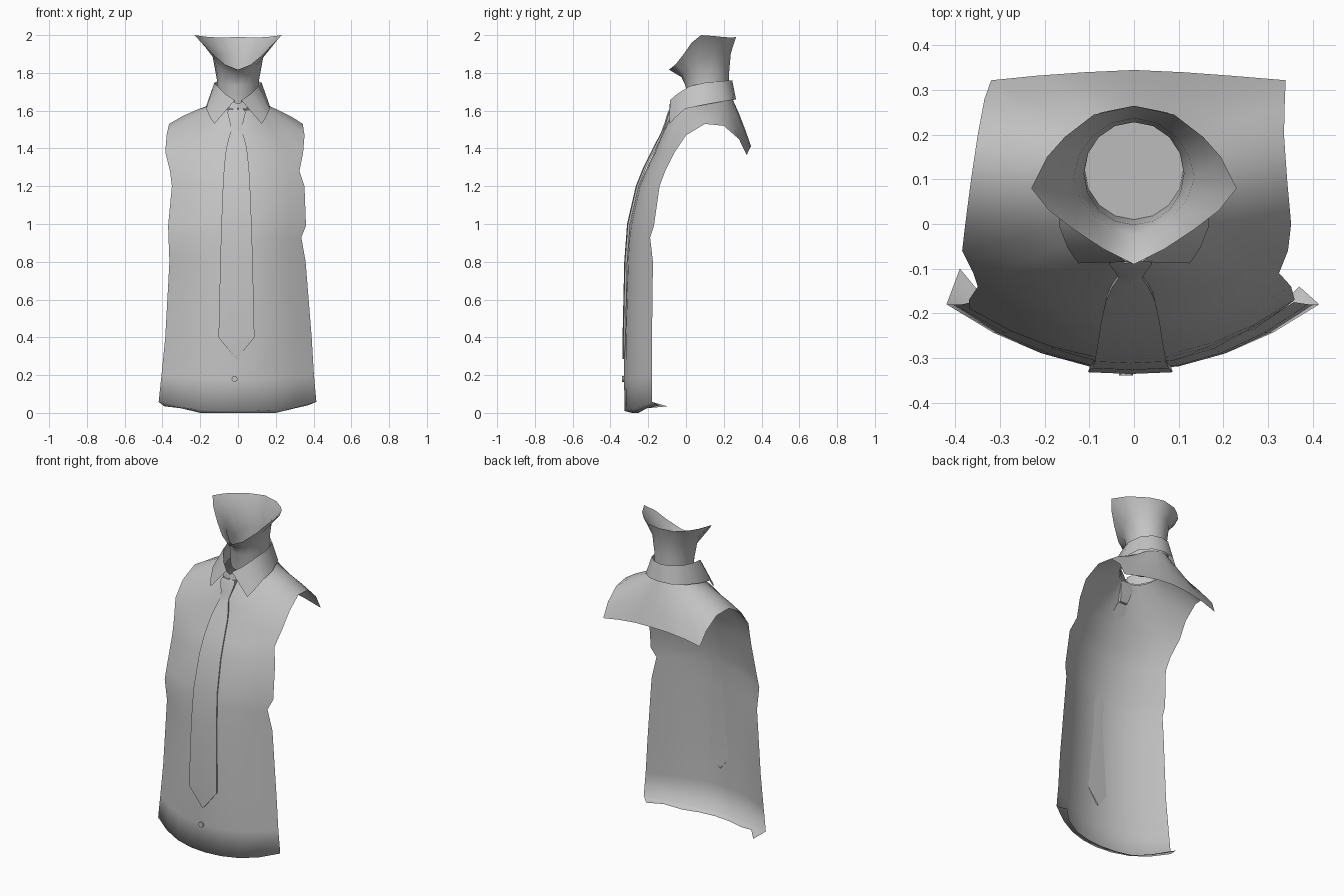
import bpy, bmesh, math
from mathutils import Vector

cube = bpy.data.objects.get("Cube")
if cube:
    bpy.data.objects.remove(cube, do_unlink=True)

grey = bpy.data.materials.new("plain grey")
grey.use_nodes = True
grey.diffuse_color = (0.55, 0.55, 0.55, 1)
bsdf = next(n for n in grey.node_tree.nodes if n.type == 'BSDF_PRINCIPLED')
bsdf.inputs["Base Color"].default_value = (0.55, 0.55, 0.55, 1)
bsdf.inputs["Roughness"].default_value = 0.7


def add_loft(bm, rows, closed=False):
    """Bridge rows of equal length with quads."""
    grid = [[bm.verts.new(p) for p in row] for row in rows]
    n = len(rows[0])
    for a, b in zip(grid, grid[1:]):
        for i in range(n if closed else n - 1):
            j = (i + 1) % n
            bm.faces.new((a[i], a[j], b[j], b[i]))
    return grid


def finish(bm, name, angle=40):
    bmesh.ops.remove_doubles(bm, verts=bm.verts, dist=0.0005)
    bmesh.ops.recalc_face_normals(bm, faces=bm.faces)
    mesh = bpy.data.meshes.new(name)
    bm.to_mesh(mesh)
    bm.free()
    mesh.materials.append(grey)
    obj = bpy.data.objects.new(name, mesh)
    bpy.context.collection.objects.link(obj)
    bpy.ops.object.select_all(action='DESELECT')
    obj.select_set(True)
    bpy.context.view_layer.objects.active = obj
    bpy.ops.object.shade_smooth_by_angle(angle=math.radians(angle))


def lerp_row(a, b, t):
    return [Vector(p).lerp(Vector(q), t) for p, q in zip(a, b)]


def mirrored(half):
    """Full ring from a front-to-back half on the +x side."""
    return half + [(-x, y, z) for x, y, z in reversed(half[1:-1])]


def half_ellipse(n, cy, rx, ry, z_front, z_back):
    pts = []
    for k in range(n + 1):
        a = math.pi * k / n
        t = (1 - math.cos(a)) / 2
        pts.append((rx * math.sin(a), cy - ry * math.cos(a),
                    z_front + (z_back - z_front) * t))
    return pts


# Shirt front: centre z, edge z, -x width, +x width, centre y, edge y
shirt_rows = [
    (0.005, 0.05, 0.40, 0.40, -0.285, -0.15),
    (0.010, 0.058, 0.42, 0.415, -0.325, -0.18),
    (0.18, 0.20, 0.405, 0.402, -0.328, -0.18),
    (0.40, 0.40, 0.385, 0.39, -0.326, -0.18),
    (0.80, 0.80, 0.363, 0.358, -0.314, -0.175),
    (0.93, 0.93, 0.368, 0.335, -0.304, -0.19),
    (0.99, 0.99, 0.370, 0.360, -0.297, -0.17),
    (1.20, 1.20, 0.350, 0.352, -0.250, -0.14),
    (1.28, 1.28, 0.360, 0.325, -0.215, -0.11),
    (1.38, 1.38, 0.385, 0.345, -0.167, -0.06),
]


def shirt_point(row, u):
    zc, ze, xl, xr, yc, ye = row
    a = abs(u)
    return (u * (xr if u > 0 else xl), yc + (ye - yc) * a ** 2,
            zc + (ze - zc) * a ** 3)


us = [i / 4 for i in range(-4, 5)]
sheet = [[shirt_point(r, u) for u in us] for r in shirt_rows]
# Turned-in corners of the hem
sheet[0][0] = (-0.39, -0.10, 0.035)
sheet[0][-1] = (0.37, -0.14, 0.04)
sheet[0][2:7] = [(x, y, 0.0) for x, y, z in sheet[0][2:7]]
bm = bmesh.new()
add_loft(bm, sheet)

# Yoke: from the chest, round the armholes and back hem, up to the neckline
side = [(0.0, 1.47), (0.10, 1.53), (0.20, 1.52), (0.28, 1.45), (0.322, 1.365)]
right_x = [0.352, 0.343, 0.336, 0.338, 0.34]
left_x = [0.378, 0.365, 0.35, 0.335, 0.32]
back = [(0.22, 0.332, 1.39), (0.11, 0.34, 1.405), (0, 0.345, 1.41)]
front = sheet[-1]
outer = (front[4:] + [(x, y, z) for x, (y, z) in zip(right_x, side)] + back
         + [(-x, y, z) for x, y, z in reversed(back[:-1])]
         + [(-x, y, z) for x, (y, z) in reversed(list(zip(left_x, side)))]
         + front[:4])
neckline = mirrored(half_ellipse(12, 0.09, 0.13, 0.155, 1.60, 1.665))
rings = [outer]
for t in (0.3, 0.65):
    ring = lerp_row(outer, neckline, t)
    for p in ring:
        p.z += 0.012 * math.sin(math.pi * t)
    rings.append(ring)
add_loft(bm, rings + [neckline], closed=True)
finish(bm, "shirt", 120)

# Collar: inner stand and folded leaf with pointed tips
fold = [(0.018, -0.085, 1.655), (0.07, -0.045, 1.69), (0.11, 0.02, 1.73),
        (0.125, 0.10, 1.748), (0.105, 0.185, 1.757), (0.055, 0.232, 1.76),
        (0, 0.245, 1.76)]
leaf = [(0.125, -0.088, 1.53), (0.148, -0.055, 1.565), (0.168, -0.005, 1.61),
        (0.166, 0.10, 1.632), (0.135, 0.20, 1.65), (0.075, 0.25, 1.657),
        (0, 0.265, 1.66)]
stand = half_ellipse(6, 0.09, 0.125, 0.15, 1.60, 1.66)


def across(half):
    return half + [(-x, y, z) for x, y, z in reversed(half[:-1])]


bm = bmesh.new()
add_loft(bm, [across(r) for r in (stand, fold, leaf)])
finish(bm, "collar", 45)

# Neck, closed below and flaring to the open jaw line
rim = mirrored([(0, -0.09, 1.817), (0.07, -0.055, 1.845), (0.135, -0.012, 1.90),
                (0.19, 0.03, 1.96), (0.23, 0.08, 2.0), (0.195, 0.15, 1.995),
                (0.155, 0.195, 1.99), (0.09, 0.245, 1.987), (0, 0.265, 1.99)])
base = mirrored(half_ellipse(8, 0.12, 0.11, 0.11, 1.62, 1.64))
throat = mirrored(half_ellipse(8, 0.113, 0.112, 0.115, 1.73, 1.80))
jaw = [Vector((a[0] + (b[0] - a[0]) * 0.2, a[1] + (b[1] - a[1]) * 0.25,
               a[2] + (b[2] - a[2]) * 0.55)) for a, b in zip(throat, rim)]
bm = bmesh.new()
grid = add_loft(bm, [base, throat, jaw, rim], closed=True)
bm.faces.new(grid[0])
finish(bm, "neck", 60)


def strip(name, rows, cx, bulge, depth):
    """Flat closed strip hanging down the front; rows are z, half width, y."""
    bm = bmesh.new()
    grid = add_loft(bm, [[(cx - w, y, z), (cx, y - bulge, z), (cx + w, y, z),
                          (cx + w * 0.96, y + depth, z), (cx - w * 0.96, y + depth, z)]
                         for z, w, y in rows], closed=True)
    bm.faces.new(grid[0])
    bm.faces.new(grid[-1])
    finish(bm, name, 40)


# Tie
strip("tie_knot", [(1.605, 0.042, -0.082), (1.59, 0.048, -0.09),
                   (1.53, 0.034, -0.108), (1.495, 0.026, -0.122)], -0.008, 0.007, 0.025)
strip("tie_blade", [(1.505, 0.024, -0.118), (1.46, 0.04, -0.141), (1.40, 0.055, -0.172),
                    (1.30, 0.066, -0.222), (1.20, 0.072, -0.262), (1.0, 0.08, -0.308),
                    (0.8, 0.086, -0.323), (0.4, 0.095, -0.332), (0.285, 0.002, -0.332)],
      -0.008, 0.004, 0.012)

# Small crossed flaps closing the collar above the knot
for s, label in ((1, "left"), (-1, "right")):
    bm = bmesh.new()
    bm.faces.new([bm.verts.new(p) for p in
                  ((s * 0.04, -0.07, 1.65), (s * -0.008, -0.086, 1.635),
                   (s * 0.005, -0.088, 1.605), (s * 0.05, -0.075, 1.61))])
    finish(bm, "collar_band_" + label)

# Button
bpy.ops.mesh.primitive_cylinder_add(vertices=8, radius=0.016, depth=0.01,
                                    location=(-0.018, -0.334, 0.18),
                                    rotation=(math.pi / 2, 0, 0))
button = bpy.context.object
button.name = "button"
button.data.materials.append(grey)
